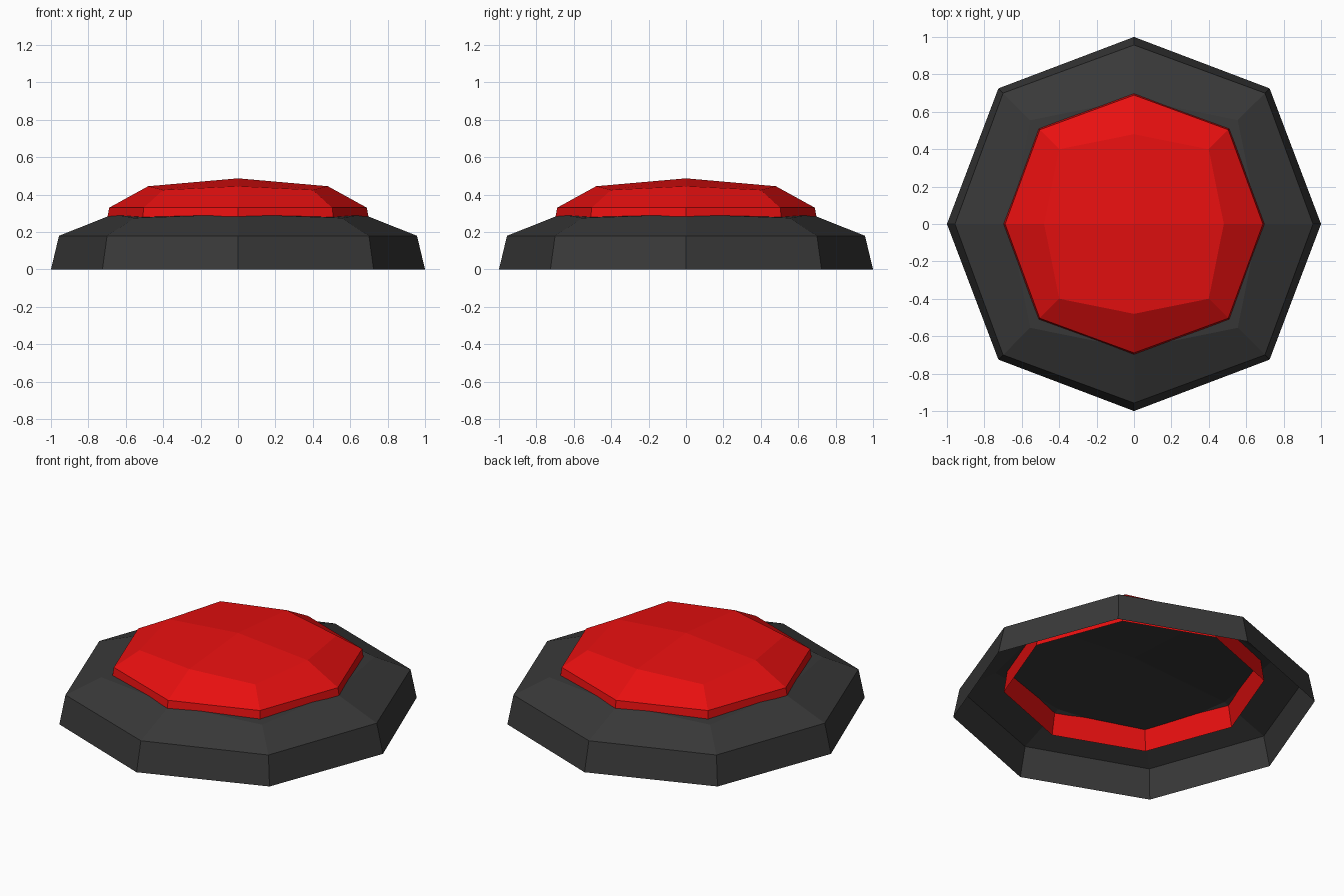
import bpy, bmesh

if "Cube" in bpy.data.objects:
    bpy.data.objects.remove(bpy.data.objects["Cube"])

# Rings from the rim up: (axis radius, axis z, corner xy, corner z)
RINGS = [(1.0, 0.0, 0.725, 0.0),
         (0.957, 0.18, 0.70, 0.18),
         (0.667, 0.295, 0.555, 0.275)]
APEX_Z = 0.337
DIRS = [(1, 0), (1, 1), (0, 1), (-1, 1), (-1, 0), (-1, -1), (0, -1), (1, -1)]


def dome(name, scale, lift, color):
    """Open-bottomed eight-sided dome capped with four quads."""
    bm = bmesh.new()
    rings = []
    for r, rz, c, cz in RINGS:
        ring = []
        for dx, dy in DIRS:
            corner = dx != 0 and dy != 0
            d, z = (c, cz) if corner else (r, rz)
            ring.append(bm.verts.new((dx * d * scale, dy * d * scale, z + lift)))
        rings.append(ring)
    for low, high in zip(rings, rings[1:]):
        for i in range(8):
            j = (i + 1) % 8
            bm.faces.new((low[i], low[j], high[j], high[i]))
    apex = bm.verts.new((0, 0, APEX_Z + lift))
    top = rings[-1]
    for i in range(0, 8, 2):
        bm.faces.new((apex, top[i], top[i + 1], top[(i + 2) % 8]))
    mesh = bpy.data.meshes.new(name)
    bm.to_mesh(mesh)
    bm.free()
    mat = bpy.data.materials.new(name + "_color")
    mat.diffuse_color = color
    mat.use_nodes = True
    mat.node_tree.nodes["Principled BSDF"].inputs["Base Color"].default_value = mat.diffuse_color
    mesh.materials.append(mat)
    obj = bpy.data.objects.new(name, mesh)
    bpy.context.collection.objects.link(obj)
    return obj


# Dark housing, and the red button nested in it
dome("button_base", 1.0, 0.0, (0.04, 0.04, 0.04, 1))
dome("button_cap", 0.72, 0.15, (0.8, 0.005, 0.005, 1))
